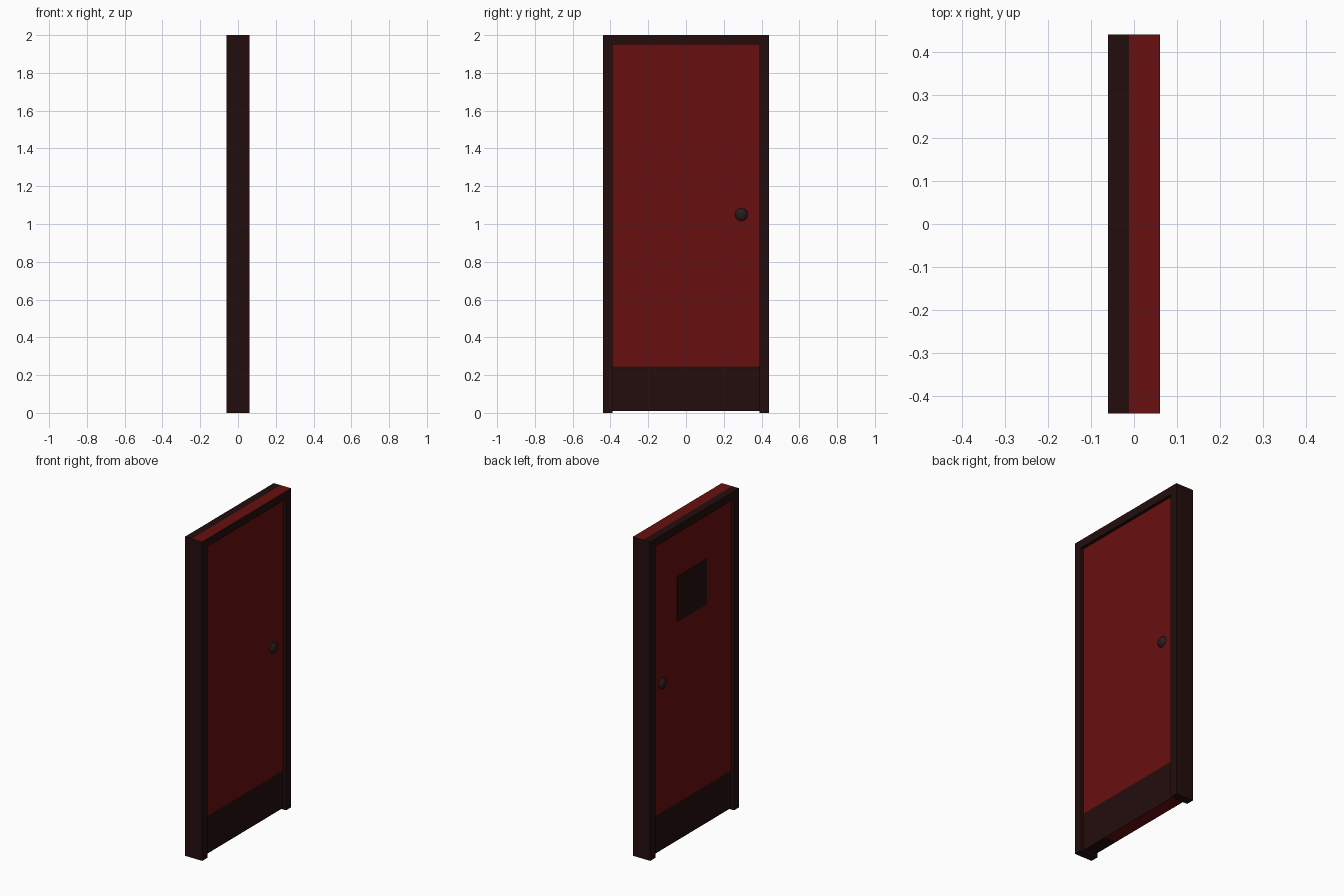
import bpy, bmesh, math
from mathutils import Matrix, Vector

if "Cube" in bpy.data.objects:
    bpy.data.objects.remove(bpy.data.objects["Cube"])


def mat(name, rgb):
    m = bpy.data.materials.new(name)
    m.diffuse_color = (*rgb, 1)
    m.use_nodes = True
    m.node_tree.nodes["Principled BSDF"].inputs["Base Color"].default_value = m.diffuse_color
    return m


RED = mat("door red", (0.14, 0.0045, 0.0045))
DARK = mat("frame dark brown", (0.0175, 0.0042, 0.0042))
KNOB = mat("knob dark grey", (0.020, 0.012, 0.012))


def finish(name, bm, mats):
    me = bpy.data.meshes.new(name)
    bm.to_mesh(me)
    bm.free()
    for m in mats:
        me.materials.append(m)
    ob = bpy.data.objects.new(name, me)
    bpy.context.collection.objects.link(ob)
    return ob


def box_bm(lo, hi):
    lo, hi = Vector(lo), Vector(hi)
    bm = bmesh.new()
    bmesh.ops.create_cube(bm, size=1, matrix=Matrix.Translation((lo + hi) / 2)
                          @ Matrix.Diagonal((*(hi - lo), 1)))
    return bm


def cut(bm, co, no):
    bmesh.ops.bisect_plane(bm, geom=bm.verts[:] + bm.edges[:] + bm.faces[:],
                           plane_co=co, plane_no=no)
    bm.normal_update()


W, IN, D, H, TOP = 0.44, 0.39, 0.06, 2.0, 1.95
DOOR_X, GAP, KICK = 0.04, 0.01, 0.245

# Frame posts
for side, s in (("left", -1), ("right", 1)):
    y0, y1 = sorted((s * IN, s * W))
    finish(f"frame_post_{side}", box_bm((-D, y0, 0), (D, y1, TOP)), [DARK])

# Frame header: top face is red in front of x = -0.01
bm = box_bm((-D, -W, TOP), (D, W, H))
cut(bm, (-0.012, 0, 0), (1, 0, 0))
for f in bm.faces:
    if f.normal.z > 0.5 and f.calc_center_median().x > -0.012:
        f.material_index = 1
finish("frame_header", bm, [DARK, RED])

# Door slab, with kick panels cut into both faces and a partly dark underside
bm = box_bm((-DOOR_X, -IN, GAP), (DOOR_X, IN, TOP))
cut(bm, (0, 0, KICK), (0, 0, 1))
cut(bm, (0, -0.2, 0), (0, 1, 0))
for f in bm.faces:
    c = f.calc_center_median()
    low_side = abs(f.normal.x) > 0.5 and c.z < KICK
    under = f.normal.z < -0.5 and c.y < -0.2
    if low_side or under:
        f.material_index = 1
finish("door_panel", bm, [RED, DARK])

# Window plate on the -x side only
finish("window", box_bm((-DOOR_X - 0.003, -0.145, 1.38),
                        (-DOOR_X + 0.002, 0.145, 1.665)), [DARK])

# Flattened knobs on both sides
for side, s in (("outer", 1), ("inner", -1)):
    bm = bmesh.new()
    bmesh.ops.create_uvsphere(
        bm, u_segments=12, v_segments=8, radius=1,
        matrix=Matrix.Translation((s * DOOR_X, 0.293, 1.05))
        @ Matrix.Diagonal((0.019, 0.034, 0.034, 1))
        @ Matrix.Rotation(math.pi / 2, 4, 'Y'))
    finish(f"knob_{side}", bm, [KNOB])
